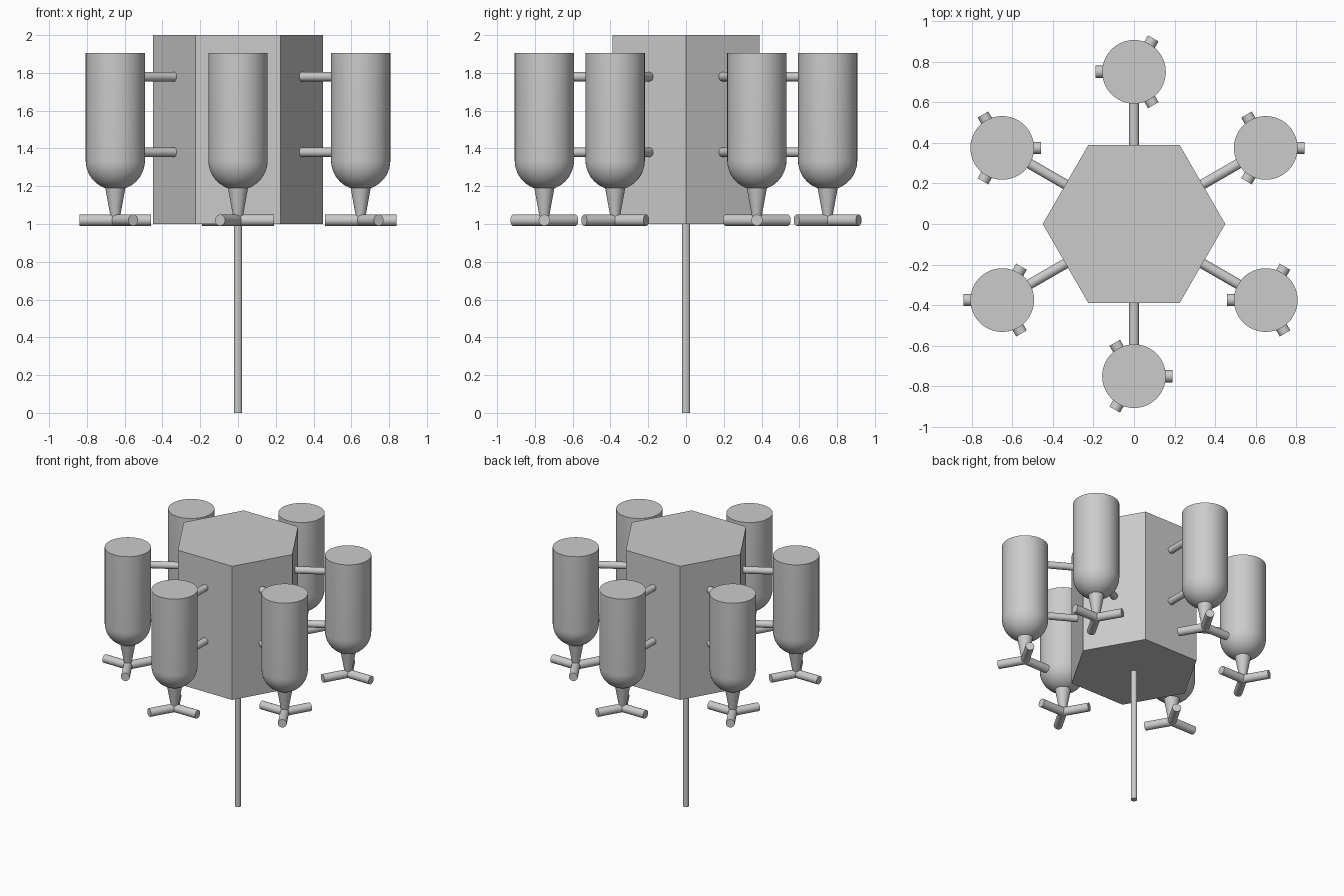
import bpy, bmesh
from math import radians, cos, sin, pi
from mathutils import Vector

cube = bpy.data.objects.get("Cube")
if cube:
    bpy.data.objects.remove(cube, do_unlink=True)

grey = bpy.data.materials.new("plain grey")
grey.use_nodes = True
colour = (0.6, 0.6, 0.6, 1)
grey.diffuse_color = colour
grey.node_tree.nodes["Principled BSDF"].inputs["Base Color"].default_value = colour


def finish(obj, name, smooth=True):
    obj.name = name
    obj.data.materials.append(grey)
    if smooth:
        bpy.ops.object.select_all(action='DESELECT')
        obj.select_set(True)
        bpy.context.view_layer.objects.active = obj
        bpy.ops.object.shade_smooth_by_angle(angle=radians(35))
    return obj


def rod(name, start, end, r1, r2=None, sides=32, smooth=True):
    """Round bar or cone between two points."""
    start, end = Vector(start), Vector(end)
    axis = end - start
    bpy.ops.mesh.primitive_cone_add(
        vertices=sides, radius1=r1, radius2=r1 if r2 is None else r2,
        depth=axis.length, location=(start + end) / 2,
        rotation=axis.to_track_quat('Z', 'Y').to_euler())
    return finish(bpy.context.object, name, smooth)


def lathe(name, profile, location, steps=48):
    """Spin a radius/height profile round the vertical axis."""
    bm = bmesh.new()
    verts = [bm.verts.new((r, 0, z)) for r, z in profile]
    edges = [bm.edges.new(pair) for pair in zip(verts, verts[1:])]
    bmesh.ops.spin(bm, geom=verts + edges, cent=(0, 0, 0), axis=(0, 0, 1),
                   angle=2 * pi, steps=steps)
    bmesh.ops.remove_doubles(bm, verts=bm.verts, dist=0.0005)
    bmesh.ops.recalc_face_normals(bm, faces=bm.faces)
    mesh = bpy.data.meshes.new(name)
    bm.to_mesh(mesh)
    bm.free()
    obj = bpy.data.objects.new(name, mesh)
    bpy.context.collection.objects.link(obj)
    obj.location = location
    return finish(obj, name)


def polar(radius, angle, z, centre=(0, 0)):
    return (centre[0] + radius * cos(angle), centre[1] + radius * sin(angle), z)


# Hexagonal core with corners on the x axis
bpy.ops.mesh.primitive_cylinder_add(vertices=6, radius=0.45, depth=1,
                                    location=(0, 0, 1.5), rotation=(0, 0, radians(30)))
finish(bpy.context.object, "hexagonal_core", smooth=False)

# Central pole
rod("centre_pole", (0, 0, 0), (0, 0, 1.01), 0.022)

# Tank profile: round bottom, straight wall, flat lid
R, DOME = 0.157, 1.337
tank = [(R * sin(t), DOME - R * cos(t)) for t in (pi / 2 * i / 12 for i in range(13))]
tank += [(R, 1.905), (0, 1.905)]

# Six tanks around the core, each with struts, a nozzle and three arms
for i in range(6):
    a = radians(30 + 60 * i)
    x, y, _ = polar(0.75, a, 0)
    lathe(f"tank_{i + 1}", tank, (x, y, 0))
    for level, z in (("upper", 1.78), ("lower", 1.38)):
        rod(f"{level}_strut_{i + 1}", polar(0.37, a, z), polar(0.65, a, z), 0.025)
    rod(f"nozzle_{i + 1}", (x, y, 1.02), (x, y, 1.2), 0.022, 0.055)
    for k in range(3):
        turn = a - radians(30) + radians(120 * k)
        rod(f"arm_{i + 1}_{k + 1}", (x, y, 1.02), polar(0.19, turn, 1.02, (x, y)), 0.03)
